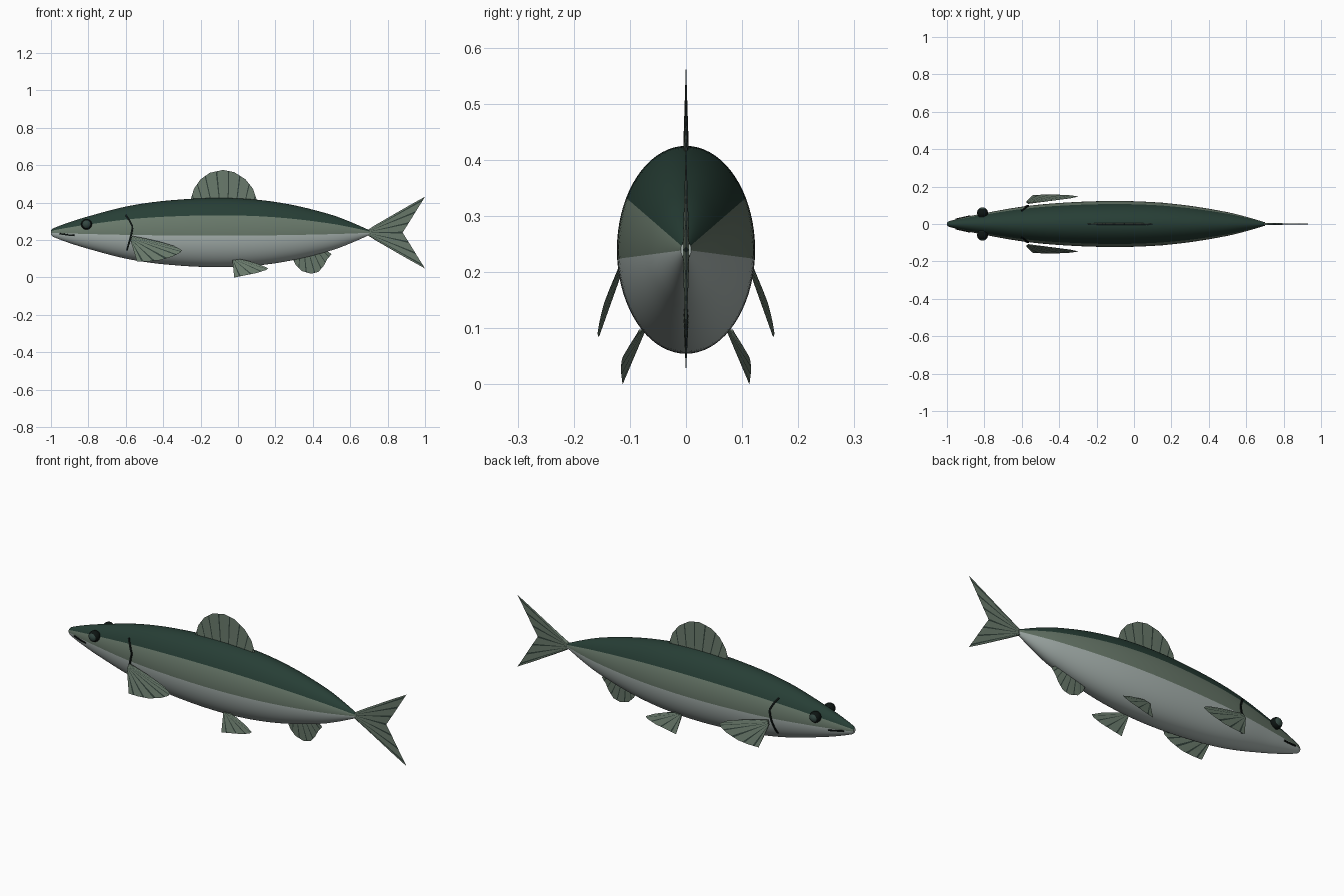
import bpy, bmesh, math

if "Cube" in bpy.data.objects:
    bpy.data.objects.remove(bpy.data.objects["Cube"])

def mat(name, r, g, b):
    m = bpy.data.materials.new(name)
    m.diffuse_color = (r, g, b, 1)
    m.use_nodes = True
    m.node_tree.nodes["Principled BSDF"].inputs["Base Color"].default_value = m.diffuse_color
    return m

BACK = mat("dark green back", 0.02, 0.048, 0.036)
SIDE = mat("grey green flank", 0.14, 0.19, 0.145)
BELLY = mat("silver belly", 0.39, 0.45, 0.43)
FIN = mat("fin green", 0.14, 0.19, 0.145)
RAY = mat("fin ray", 0.03, 0.05, 0.04)
BLACK = mat("black line", 0.004, 0.007, 0.006)
IRIS = mat("eye green", 0.035, 0.065, 0.055)

CZ, ASPECT = 0.24, 0.665
# half height of the body along x
PROFILE = [(-1, .012), (-.99, .022), (-.9, .056), (-.8, .087), (-.6, .139), (-.4, .169),
           (-.13, .185), (.1, .176), (.3, .146), (.5, .095), (.6, .058), (.7, .014)]

def half_height(x):
    """Smooth cubic through the profile points."""
    p = PROFILE
    i = max(k for k in range(len(p) - 1) if p[k][0] <= x or k == 0)
    def slope(k):
        a, b = p[max(k - 1, 0)], p[min(k + 1, len(p) - 1)]
        return (b[1] - a[1]) / (b[0] - a[0])
    d = p[i + 1][0] - p[i][0]
    t = (x - p[i][0]) / d
    return ((2*t**3 - 3*t*t + 1) * p[i][1] + (t**3 - 2*t*t + t) * d * slope(i)
            + (3*t*t - 2*t**3) * p[i + 1][1] + (t**3 - t*t) * d * slope(i + 1))

def surface_y(x, z):
    h = half_height(x)
    return ASPECT * math.sqrt(max(h * h - (z - CZ) ** 2, 0))

def finish(bm, name, mats, smooth=None):
    bmesh.ops.recalc_face_normals(bm, faces=bm.faces)
    me = bpy.data.meshes.new(name)
    bm.to_mesh(me)
    bm.free()
    for m in mats:
        me.materials.append(m)
    ob = bpy.data.objects.new(name, me)
    bpy.context.collection.objects.link(ob)
    if smooth:
        bpy.ops.object.select_all(action='DESELECT')
        ob.select_set(True)
        bpy.context.view_layer.objects.active = ob
        bpy.ops.object.shade_smooth_by_angle(angle=math.radians(smooth))
    return ob

def mirror_y(ob):
    m = ob.modifiers.new("other side", 'MIRROR')
    m.use_axis = (False, True, False)
    m.use_mirror_merge = False

# body: elliptical rings, coloured by angle
bm = bmesh.new()
N = 72
xs = [-1, -.997, -.99, -.975] + [-.95 + 1.65 * i / 50 for i in range(51)]
rings = []
for x in xs:
    h = half_height(x)
    rings.append([bm.verts.new((x, ASPECT * h * math.cos(a), CZ + h * math.sin(a)))
                  for a in (2 * math.pi * k / N for k in range(N))])
for r0, r1 in zip(rings, rings[1:]):
    for k in range(N):
        f = bm.faces.new((r0[k], r0[(k + 1) % N], r1[(k + 1) % N], r1[k]))
        deg = math.degrees(math.asin(math.sin(2 * math.pi * (k + .5) / N)))
        f.material_index = 0 if deg > 30 else 1 if deg > -5 else 2
for r in (rings[0], rings[-1]):
    bm.faces.new(r).material_index = 2
finish(bm, "body", [BACK, SIDE, BELLY], 50)

def along(pts, u):
    s = u * (len(pts) - 1)
    i = min(int(s), len(pts) - 2)
    t = s - i
    return tuple(a + (b - a) * t for a, b in zip(pts[i], pts[i + 1]))

def fin(name, root, edge, rays, width, plane=lambda x, z: 0, thick=.006, pair=False):
    """Membrane from root line to outer edge, thin at the edge, with dark ray strips."""
    centres = [(i + .5) / rays for i in range(rays)]
    us = {round(i / (len(edge) - 1), 5) for i in range(len(edge))}
    us |= {round(c + s * width / 2, 5) for c in centres for s in (-1, 1)}
    us = sorted(us)
    bm = bmesh.new()
    cols = []
    for u in us:
        (rx, rz), (ex, ez) = along(root, u), along(edge, u)
        y = plane(rx, rz)
        cols.append((bm.verts.new((rx, y - thick, rz)), bm.verts.new((rx, y + thick, rz)),
                     bm.verts.new((ex, plane(ex, ez), ez))))
    for u0, u1, a, b in zip(us, us[1:], cols, cols[1:]):
        mid = (u0 + u1) / 2
        dark = any(abs(mid - c) < width / 2 for c in centres)
        for i, j in ((0, 1), (1, 2), (2, 0)):
            bm.faces.new((a[i], a[j], b[j], b[i])).material_index = int(dark)
    bm.faces.new(cols[0])
    bm.faces.new(cols[-1])
    ob = finish(bm, name, [FIN, RAY])
    if pair:
        mirror_y(ob)

# single fins
fin("dorsal_fin", [(-.25, .39), (.10, .39)],
    [(-.255, .41), (-.235, .475), (-.20, .525), (-.15, .56), (-.08, .575),
     (-.02, .563), (.04, .525), (.08, .475), (.105, .40)], 8, .014)
fin("tail_fin", [(.69, .252), (.69, .228)],
    [(.73, .278), (.82, .33), (.91, .382), (1.0, .432), (.955, .36), (.915, .295), (.88, .24),
     (.915, .185), (.955, .12), (1.0, .048), (.91, .098), (.82, .15), (.73, .202)], 13, .016)
fin("anal_fin", [(.30, .13), (.45, .16)],
    [(.29, .105), (.31, .065), (.34, .035), (.39, .02), (.43, .03),
     (.46, .065), (.475, .095), (.50, .125)], 7, .02)

# paired fins
fin("pectoral_fin", [(-.575, .20), (-.565, .222)],
    [(-.54, .085), (-.48, .086), (-.42, .092), (-.35, .112), (-.31, .132),
     (-.30, .146), (-.34, .168), (-.42, .192), (-.50, .21)], 8, .025,
    lambda x, z: .115 + .31 * (.21 - z) + .04 * (x + .57), .004, True)
fin("pelvic_fin", [(-.03, .092), (.01, .098)],
    [(-.02, 0), (.04, .012), (.10, .024), (.15, .04), (.16, .05), (.11, .072), (.05, .09)], 6, .025,
    lambda x, z: .076 + .37 * (.1 - z) + .1 * (x + .02), .004, True)

def line(name, pts, w):
    """Thin dark strip lying on the body surface, on both sides."""
    steps = 16
    bm = bmesh.new()
    prev = None
    for i in range(steps + 1):
        x, z = along(pts, i / steps)
        x2, z2 = along(pts, min(i / steps + .01, 1))
        x1, z1 = along(pts, max(i / steps - .01, 0))
        l = math.hypot(x2 - x1, z2 - z1)
        nx, nz = -(z2 - z1) / l * w / 2, (x2 - x1) / l * w / 2
        pair = [bm.verts.new((px, -surface_y(px, pz) - .002, pz))
                for px, pz in ((x - nx, z - nz), (x + nx, z + nz))]
        if prev:
            bm.faces.new((prev[0], pair[0], pair[1], prev[1]))
        prev = pair
    ob = finish(bm, name, [BLACK])
    s = ob.modifiers.new("plate", 'SOLIDIFY')
    s.thickness, s.offset = .005, 0
    mirror_y(ob)

line("gill_slit", [(-.60, .335), (-.58, .305), (-.563, .27), (-.572, .225), (-.583, .185), (-.594, .145)], .009)
line("mouth", [(-.955, .234), (-.925, .230), (-.90, .226), (-.875, .225)], .007)

# eyes: dark rim with a green centre
bm = bmesh.new()
bmesh.ops.create_uvsphere(bm, u_segments=32, v_segments=20, radius=.029)
for f in bm.faces:
    c = f.calc_center_median()
    f.material_index = 1 if math.hypot(c.x, c.y) < .021 else 0
for v in bm.verts:
    x, y, z = v.co
    v.co = (x - .81, -.06 - z, y + .285)
mirror_y(finish(bm, "eye", [BLACK, IRIS], 60))
